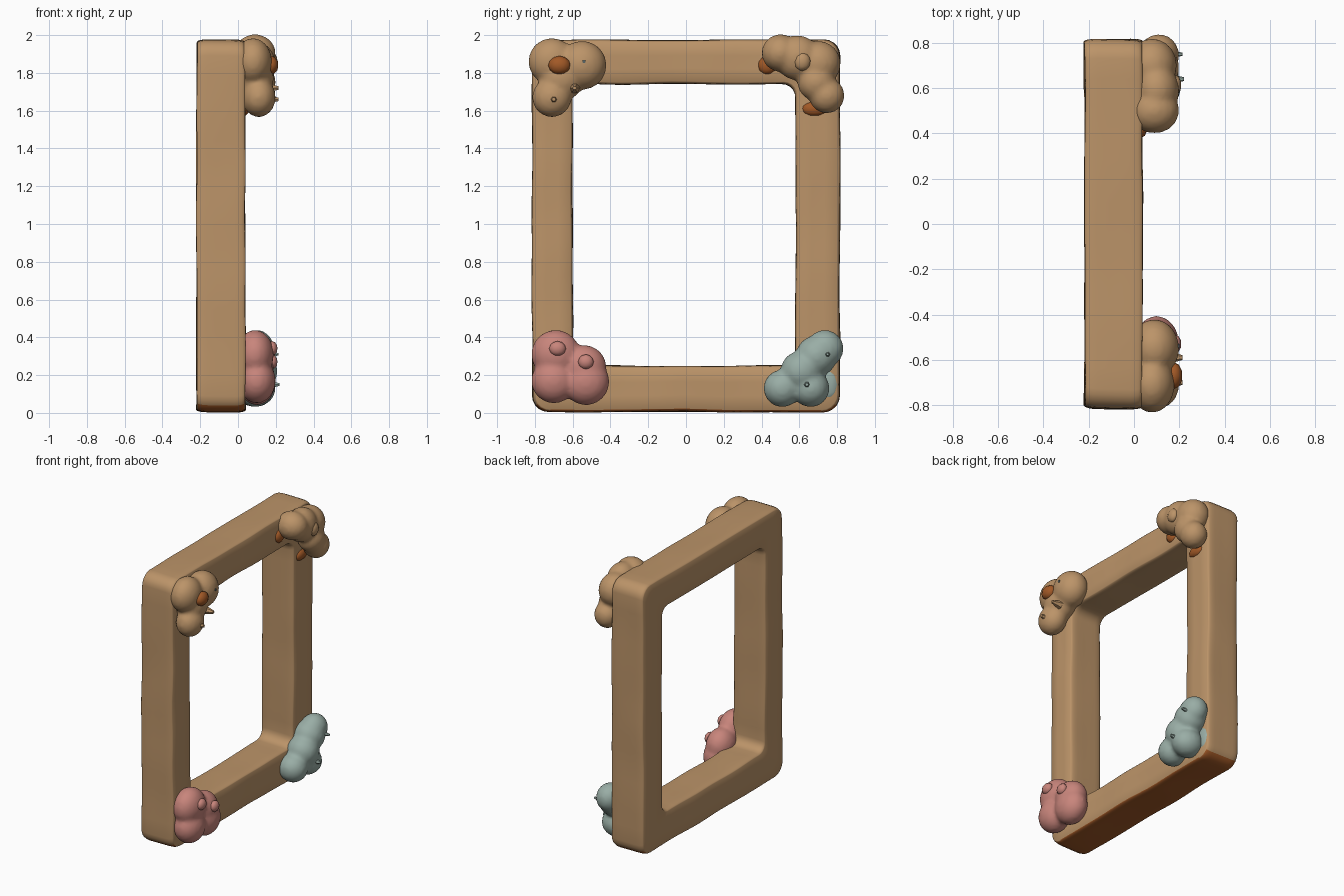
import bpy, bmesh, math
from mathutils import Vector, noise

old = bpy.data.objects.get("Cube")
if old:
    bpy.data.objects.remove(old)


def material(name, r, g, b):
    m = bpy.data.materials.new(name)
    m.use_nodes = True
    m.diffuse_color = (r, g, b, 1)
    m.node_tree.nodes["Principled BSDF"].inputs["Base Color"].default_value = (r, g, b, 1)
    return m


TAN = material("tan wood", 0.50, 0.295, 0.14)
BROWN = material("dark brown", 0.36, 0.10, 0.02)
PINK = material("dusty pink", 0.58, 0.235, 0.20)
TEAL = material("grey teal", 0.32, 0.42, 0.38)
SLATE = material("dark slate", 0.10, 0.13, 0.13)


def finish(bm, name, mats):
    me = bpy.data.meshes.new(name)
    bmesh.ops.recalc_face_normals(bm, faces=bm.faces)
    for f in bm.faces:
        f.smooth = True
    bm.to_mesh(me)
    bm.free()
    ob = bpy.data.objects.new(name, me)
    for m in mats:
        me.materials.append(m)
    bpy.context.collection.objects.link(ob)
    return ob


def rounded_rect(cx, cy, hx, hy, r, arc, side):
    """Closed rounded rectangle: arcs at the corners, subdivided sides."""
    corners = []
    for k, (sx, sy) in enumerate([(1, 1), (-1, 1), (-1, -1), (1, -1)]):
        centre = Vector((cx + sx * (hx - r), cy + sy * (hy - r)))
        corners.append([centre + r * Vector((math.cos(a), math.sin(a)))
                        for a in [math.pi / 2 * (k + i / arc) for i in range(arc + 1)]])
    pts = []
    for k, c in enumerate(corners):
        nxt = corners[(k + 1) % 4][0]
        pts += c + [c[-1].lerp(nxt, i / side) for i in range(1, side)]
    return pts


# Frame: rounded section swept between an inner and an outer rounded rectangle
outer = rounded_rect(0, 0.99, 0.815, 0.985, 0.085, 5, 16)
inner = rounded_rect(-0.01, 0.995, 0.59, 0.745, 0.07, 5, 16)
section = rounded_rect(-0.09, 0.5, 0.128, 0.5, 0.055, 4, 3)
bm = bmesh.new()
rings = []
for a, b in zip(inner, outer):
    ring = []
    for s in section:
        p = a.lerp(b, s.y)
        v = Vector((s.x, p.x, p.y))
        ring.append(bm.verts.new(v + 0.007 * noise.noise_vector(v * 3)))
    rings.append(ring)
for i, ring in enumerate(rings):
    nxt = rings[(i + 1) % len(rings)]
    for j in range(len(ring)):
        k = (j + 1) % len(ring)
        bm.faces.new((ring[j], ring[k], nxt[k], nxt[j]))
bmesh.ops.recalc_face_normals(bm, faces=bm.faces)
for f in bm.faces:
    if f.normal.z < -0.6 and f.calc_center_median().z < 0.1:
        f.material_index = 1
finish(bm, "frame", [TAN, BROWN])


def add_ball(bm, loc, size, div=3):
    res = bmesh.ops.create_icosphere(bm, subdivisions=div, radius=1)
    for v in res["verts"]:
        v.co = Vector(loc) + v.co * Vector(size)


# Corner lumps: overlapping ellipsoids fused into one soft stone
def lump(name, mat, balls):
    bm = bmesh.new()
    for x, y, z, rx, r in balls:
        add_ball(bm, (x, y, z), (rx, r, r))
    ob = finish(bm, name, [mat])
    re = ob.modifiers.new("fuse", "REMESH")
    re.mode = "VOXEL"
    re.voxel_size = 0.014
    re.use_smooth_shade = True
    sm = ob.modifiers.new("soften", "SMOOTH")
    sm.factor = 0.5
    sm.iterations = 6


lump("upper_front_lump", TAN, [
    (0.08, -0.71, 1.86, 0.10, 0.125), (0.09, -0.55, 1.84, 0.11, 0.13),
    (0.11, -0.71, 1.67, 0.09, 0.105), (0.09, -0.66, 1.77, 0.10, 0.12)])
lump("upper_back_lump", TAN, [
    (0.09, 0.50, 1.905, 0.11, 0.10), (0.10, 0.59, 1.88, 0.10, 0.12),
    (0.08, 0.70, 1.85, 0.11, 0.12), (0.11, 0.69, 1.75, 0.09, 0.10),
    (0.11, 0.745, 1.68, 0.09, 0.095)])
lump("lower_front_lump", PINK, [
    (0.09, -0.69, 0.31, 0.10, 0.13), (0.10, -0.70, 0.17, 0.10, 0.12),
    (0.10, -0.53, 0.165, 0.10, 0.125), (0.09, -0.54, 0.24, 0.10, 0.12)])
lump("lower_back_lump", TEAL, [
    (0.09, 0.51, 0.13, 0.10, 0.10), (0.10, 0.61, 0.22, 0.11, 0.11),
    (0.09, 0.69, 0.30, 0.11, 0.11), (0.10, 0.735, 0.34, 0.09, 0.10),
    (0.09, 0.66, 0.13, 0.11, 0.10)])


# Small knobs, stains and pointed chips on the lumps
def knob(name, mat, loc, size, div=2):
    bm = bmesh.new()
    add_ball(bm, loc, size, div)
    finish(bm, name, [mat])


def chip(name, mat, loc, r):
    bm = bmesh.new()
    bmesh.ops.create_cone(bm, cap_ends=True, segments=6, radius1=r, radius2=r * 0.35, depth=0.07)
    for v in bm.verts:
        v.co = Vector((v.co.z, v.co.y, v.co.x)) + Vector(loc)
    ob = finish(bm, name, [mat])
    for p in ob.data.polygons:
        p.use_smooth = False


knob("upper_front_spot", BROWN, (0.175, -0.67, 1.84), (0.04, 0.06, 0.05))
knob("upper_back_knob", TAN, (0.18, 0.615, 1.86), (0.03, 0.045, 0.05))
knob("lower_front_knob_a", PINK, (0.18, -0.68, 0.34), (0.03, 0.045, 0.04))
knob("lower_front_knob_b", PINK, (0.18, -0.53, 0.27), (0.03, 0.042, 0.04))
knob("upper_back_stain_side", BROWN, (0.03, 0.43, 1.84), (0.03, 0.05, 0.05))
knob("upper_back_stain_below", BROWN, (0.03, 0.68, 1.61), (0.03, 0.07, 0.04))
knob("lower_back_stain", TEAL, (0.025, 0.75, 0.15), (0.025, 0.06, 0.09))
chip("slate_chip", SLATE, (0.165, -0.54, 1.86), 0.025)
chip("tan_chip_a", TAN, (0.18, -0.59, 1.72), 0.03)
chip("tan_chip_b", TAN, (0.18, -0.70, 1.66), 0.03)
chip("teal_chip_a", TEAL, (0.185, 0.64, 0.15), 0.025)
chip("teal_chip_b", TEAL, (0.18, 0.75, 0.31), 0.02)
